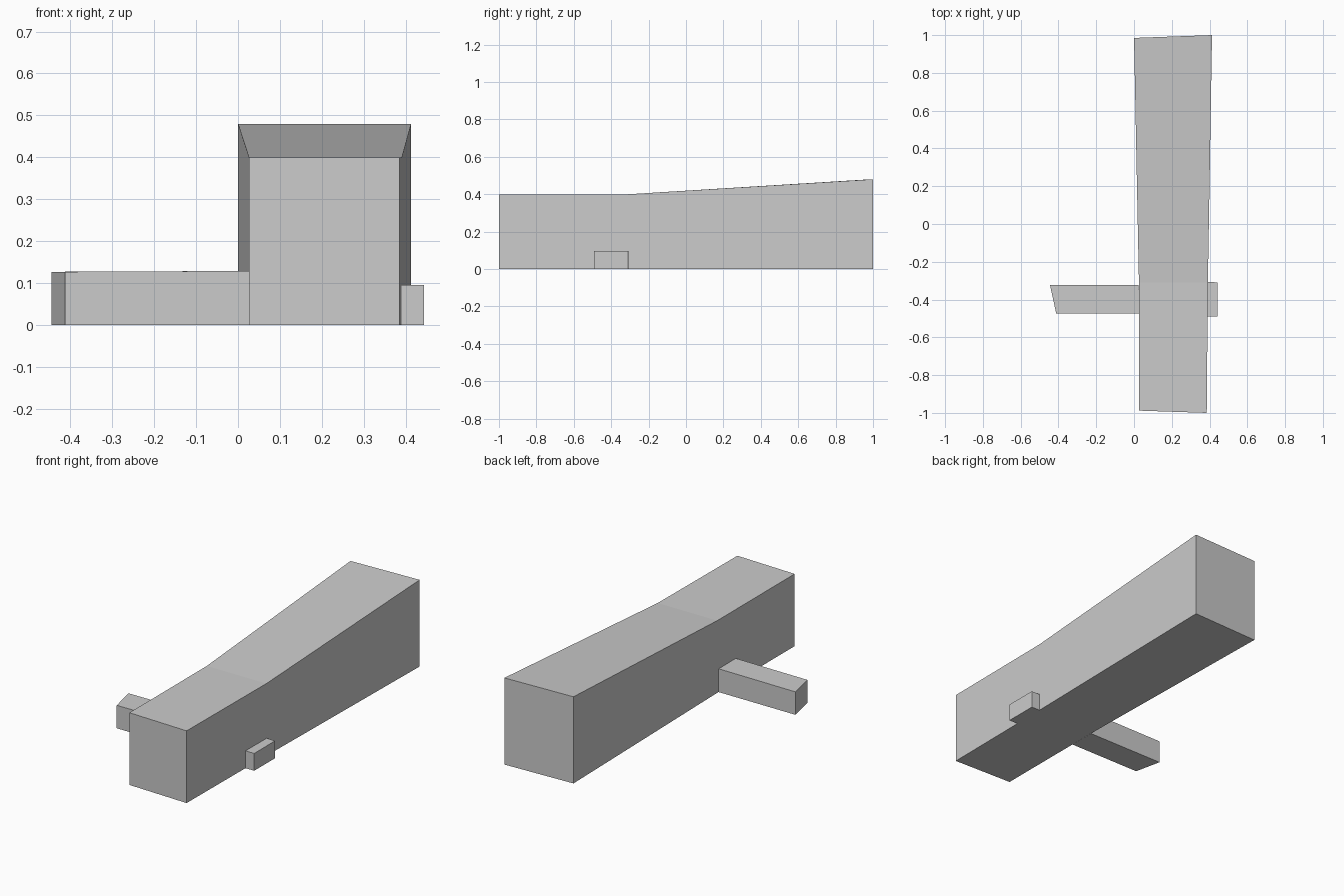
import bpy
import bmesh

cube = bpy.data.objects.get("Cube")
if cube:
    bpy.data.objects.remove(cube, do_unlink=True)

# Plain wall colour
grey = bpy.data.materials.new("light_grey")
grey.use_nodes = True
colour = (0.6, 0.6, 0.6, 1)
grey.diffuse_color = colour
grey.node_tree.nodes["Principled BSDF"].inputs["Base Color"].default_value = colour


def loft(name, sections):
    """Closed block through four-cornered sections, each a list of points."""
    bm = bmesh.new()
    rings = [[bm.verts.new(p) for p in s] for s in sections]
    for a, b in zip(rings, rings[1:]):
        for i in range(4):
            j = (i + 1) % 4
            bm.faces.new((a[i], a[j], b[j], b[i]))
    bm.faces.new(rings[0])
    bm.faces.new(rings[-1])
    bmesh.ops.recalc_face_normals(bm, faces=bm.faces)
    mesh = bpy.data.meshes.new(name)
    bm.to_mesh(mesh)
    bm.free()
    mesh.materials.append(grey)
    obj = bpy.data.objects.new(name, mesh)
    bpy.context.collection.objects.link(obj)
    return obj


def upright(a, b, height_a, height_b):
    """Vertical section standing on the ground between two plan points."""
    return [(*a, 0), (*b, 0), (*b, height_b), (*a, height_a)]


# Long hall: level at the front, rising and widening to the back
loft("main_hall", [
    upright((0.026, -0.988), (0.385, -1), 0.4, 0.4),
    upright((0.026, -0.31), (0.391, -0.31), 0.4, 0.4),
    upright((0, 0.985), (0.413, 1), 0.48, 0.48),
])

# Low wing on the right with a slanted end wall
loft("side_wing", [
    upright((-0.412, -0.473), (-0.445, -0.322), 0.127, 0.127),
    upright((0.026, -0.473), (0.025, -0.322), 0.129, 0.129),
])

# Small annex on the left wall
loft("small_annex", [
    upright((0.389, -0.491), (0.391, -0.307), 0.096, 0.096),
    upright((0.443, -0.491), (0.443, -0.309), 0.096, 0.096),
])
